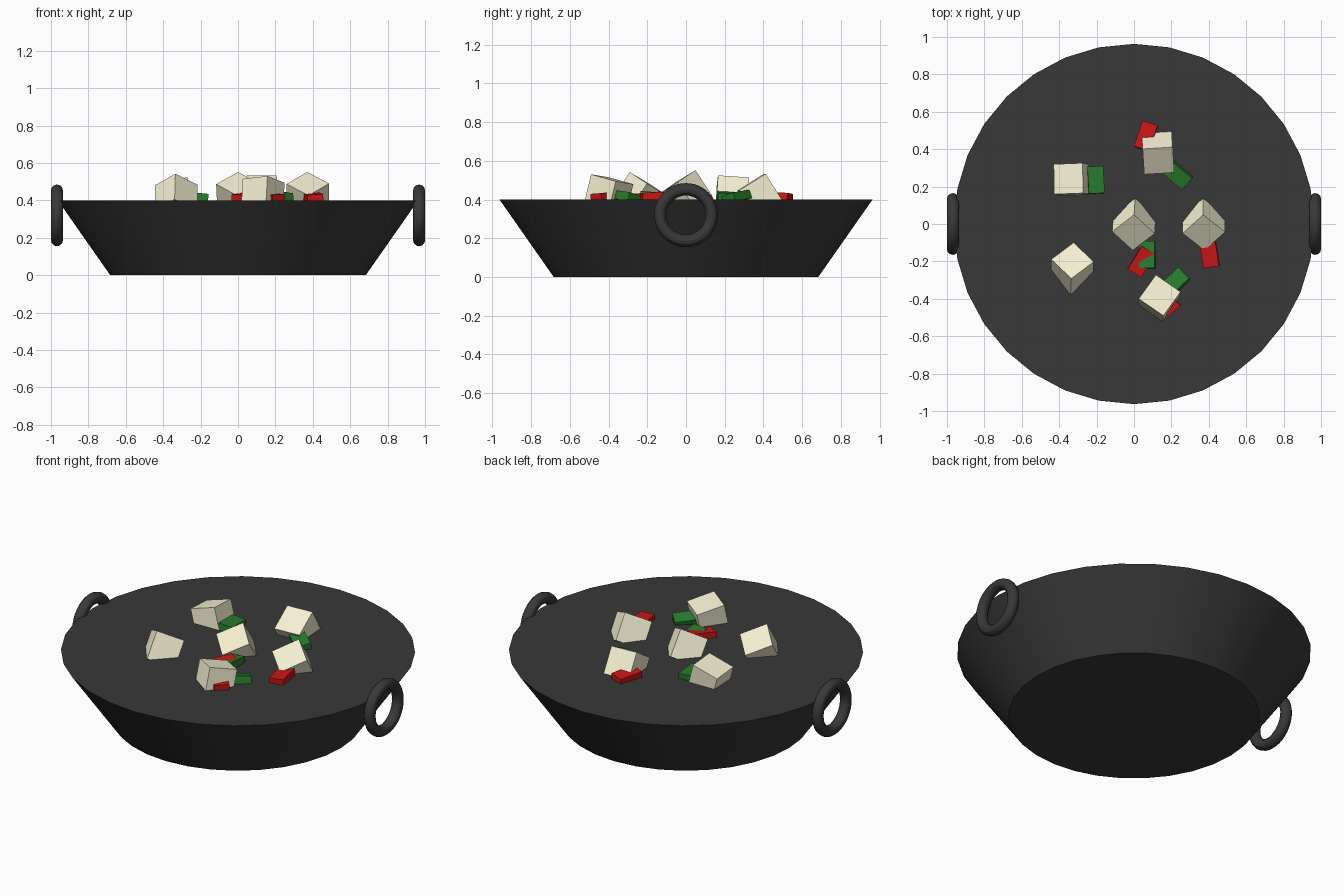
import bpy
from math import radians, pi
from mathutils import Vector, Matrix, Euler

if "Cube" in bpy.data.objects:
    bpy.data.objects.remove(bpy.data.objects["Cube"])


def material(name, rgb):
    m = bpy.data.materials.new(name)
    m.diffuse_color = (*rgb, 1)
    m.use_nodes = True
    m.node_tree.nodes["Principled BSDF"].inputs["Base Color"].default_value = m.diffuse_color
    return m


IRON = material("dark_iron", (0.04, 0.04, 0.04))
CREAM = material("cream", (0.92, 0.88, 0.65))
GREEN = material("green", (0.02, 0.2, 0.025))
RED = material("red", (0.6, 0.008, 0.008))


def finish(name, mat, smooth=False):
    ob = bpy.context.object
    ob.name = name
    ob.data.materials.append(mat)
    if smooth:
        bpy.ops.object.shade_smooth_by_angle(angle=radians(30))
    return ob


def box(name, mat, size, matrix):
    bpy.ops.mesh.primitive_cube_add(size=1)
    ob = finish(name, mat)
    ob.data.transform(matrix @ Matrix.Diagonal((*size, 1)))
    return ob


# Wok body: tapered, flat filled top
bpy.ops.mesh.primitive_cone_add(vertices=32, radius1=0.683, radius2=0.963,
                                depth=0.4, location=(0, 0, 0.2))
finish("wok_body", IRON, True)

# Ring handles on both sides
for side, x in (("left", -0.968), ("right", 0.968)):
    bpy.ops.mesh.primitive_torus_add(major_radius=0.133, minor_radius=0.032,
                                     major_segments=48, minor_segments=12,
                                     location=(x, 0, 0.32), rotation=(0, pi / 2, 0))
    finish(side + "_handle", IRON, True)

# Tilted cubes: centre, first edge direction, second edge direction
CUBES = [
    ((0.0, -0.002, 0.422), (0.110, -0.100, -0.06), (-0.10, -0.10, -0.07)),
    ((0.373, -0.002, 0.422), (0.115, -0.090, -0.06), (-0.10, -0.10, -0.065)),
    ((0.128, 0.381, 0.422), (0.160, 0.010, 0.0), (0.01, -0.135, -0.085)),
    ((-0.328, 0.238, 0.420), (0.153, 0.006, 0.045), (-0.005, 0.16, -0.011)),
    ((-0.331, -0.238, 0.414), (0.120, 0.090, -0.06), (-0.10, 0.10, -0.06)),
    ((0.133, -0.400, 0.427), (0.090, 0.125, -0.035), (-0.13, 0.09, -0.015)),
]
for i, (c, a, b) in enumerate(CUBES):
    x = Vector(a).normalized()
    y = Vector(b)
    y = (y - x * y.dot(x)).normalized()
    z = x.cross(y)
    rot = Matrix((x, y, z)).transposed().to_4x4()
    box(f"tofu_cube_{i + 1}", CREAM, (0.161,) * 3, Matrix.Translation(c) @ rot)

# Pepper slices: material, x, y, heading, tilts in degrees
SLICES = [
    (RED, 0.403, -0.158, -81, 4, 3),
    (RED, 0.040, -0.200, 59, 3, -4),
    (RED, 0.064, 0.470, 71, -4, 3),
    (RED, 0.168, -0.410, -48, 3, 3),
    (GREEN, -0.205, 0.235, 93, 6, 3),
    (GREEN, 0.230, 0.265, -40, 14, 6),
    (GREEN, 0.070, -0.165, 90, -5, 5),
    (GREEN, 0.215, -0.315, 43, -14, 5),
]
for i, (mat, x, y, heading, rx, ry) in enumerate(SLICES):
    rot = Euler([radians(v) for v in (rx, ry, heading)]).to_matrix().to_4x4()
    box(f"{mat.name}_pepper_{i + 1}", mat, (0.145, 0.085, 0.045),
        Matrix.Translation((x, y, 0.413)) @ rot)
